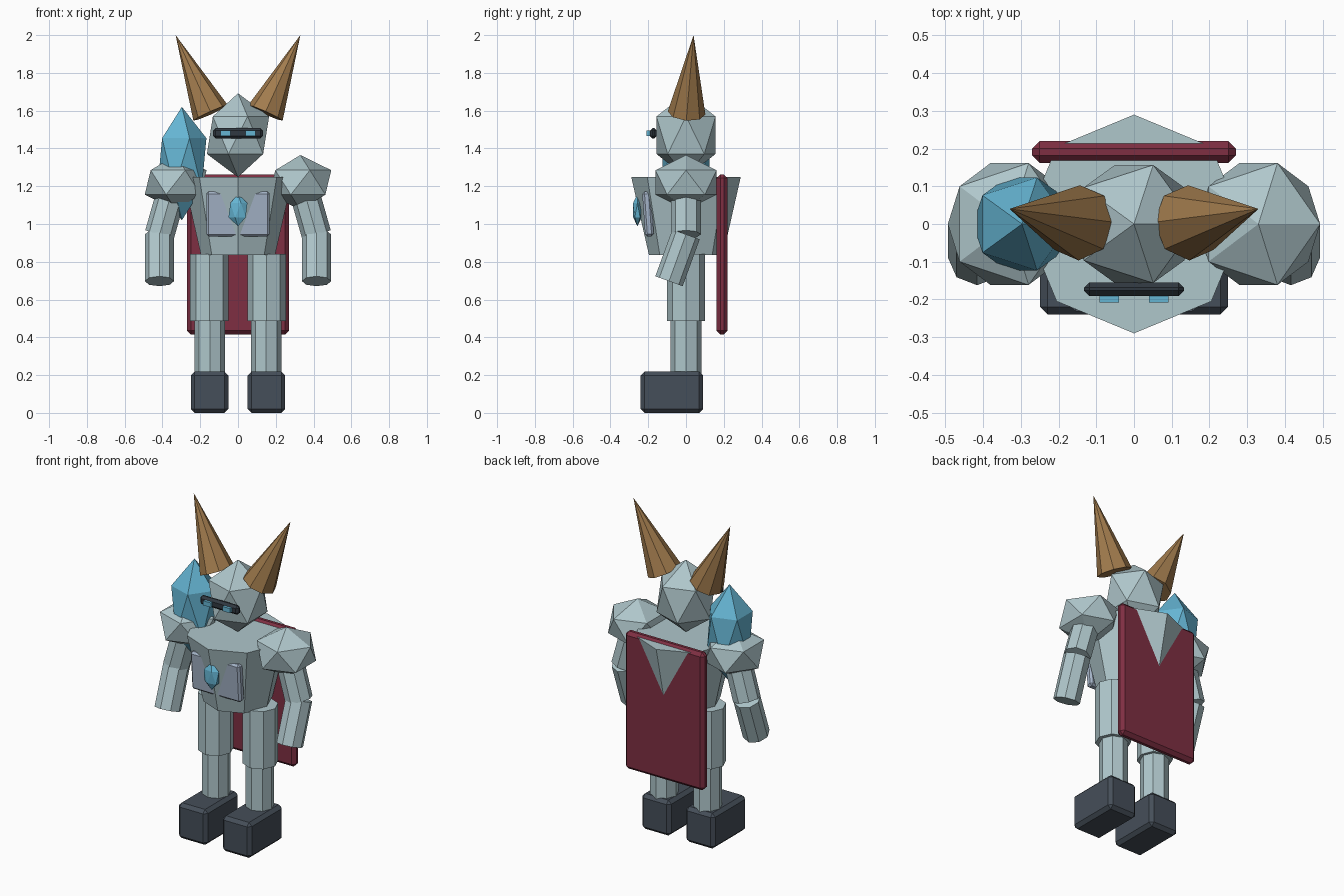
import bpy, bmesh, math
from mathutils import Vector, Matrix

if "Cube" in bpy.data.objects:
    bpy.data.objects.remove(bpy.data.objects["Cube"])


def material(name, r, g, b):
    m = bpy.data.materials.new(name)
    m.diffuse_color = (r, g, b, 1)
    m.use_nodes = True
    m.node_tree.nodes["Principled BSDF"].inputs["Base Color"].default_value = m.diffuse_color
    return m


STEEL = material("pale_steel", 0.43, 0.57, 0.60)
PLATE = material("blue_grey_plate", 0.37, 0.45, 0.57)
CRYSTAL = material("blue_crystal", 0.13, 0.46, 0.65)
HORN = material("tan_horn", 0.36, 0.20, 0.075)
CLOTH = material("dark_red_cloth", 0.21, 0.028, 0.055)
BOOT = material("dark_slate", 0.06, 0.077, 0.10)
VISOR = material("near_black", 0.03, 0.04, 0.052)


def finish(name, bm, mat):
    mesh = bpy.data.meshes.new(name)
    bm.to_mesh(mesh)
    bm.free()
    mesh.materials.append(mat)
    obj = bpy.data.objects.new(name, mesh)
    bpy.context.collection.objects.link(obj)
    return obj


def box(name, center, size, mat, bevel=0.0, tilt=0.0):
    bm = bmesh.new()
    bmesh.ops.create_cube(bm, size=1)
    bmesh.ops.scale(bm, vec=size, verts=bm.verts)
    obj = finish(name, bm, mat)
    obj.location = center
    obj.rotation_euler.x = tilt
    if bevel:
        mod = obj.modifiers.new("chamfer", 'BEVEL')
        mod.width = bevel
        mod.segments = 1
    return obj


def facet_ball(name, center, radii, mat):
    bm = bmesh.new()
    bmesh.ops.create_icosphere(bm, subdivisions=1, radius=1)
    bmesh.ops.scale(bm, vec=radii, verts=bm.verts)
    obj = finish(name, bm, mat)
    obj.location = center
    return obj


def limb(name, start, end, r_start, r_end, mat, sides=8):
    """Straight faceted tube or cone between two points."""
    a, b = Vector(start), Vector(end)
    axis = b - a
    rot = Matrix.Identity(4)
    if abs(axis.x) + abs(axis.y) > 1e-5:
        rot = Vector((0, 0, 1)).rotation_difference(axis).to_matrix().to_4x4()
    bm = bmesh.new()
    bmesh.ops.create_cone(bm, cap_ends=True, segments=sides, radius1=r_start,
                          radius2=r_end, depth=axis.length,
                          matrix=Matrix.Translation((a + b) / 2) @ rot)
    return finish(name, bm, mat)


# Body and head
limb("torso", (0, 0, 0.835), (0, 0, 1.25), 0.196, 0.29, STEEL)
facet_ball("head", (0, 0, 1.47), (0.184, 0.184, 0.222), STEEL)

# Chest plate with gem
box("chest_plate", (0, -0.201, 1.053), (0.335, 0.046, 0.238), PLATE, 0.012, 0.07)
facet_ball("chest_gem", (0, -0.257, 1.073), (0.056, 0.027, 0.085), CRYSTAL)

# Visor bar
box("visor", (0, -0.173, 1.48), (0.264, 0.036, 0.056), VISOR, 0.014)

# Cape hanging behind the torso
box("cape", (0, 0.191, 0.839), (0.54, 0.058, 0.848), CLOTH, 0.02)

# Crystal on one shoulder
facet_ball("shoulder_crystal", (-0.297, 0, 1.32), (0.145, 0.145, 0.3), CRYSTAL)

# Paired parts
for side, s in (("left", 1), ("right", -1)):
    limb(side + "_horn", (s * 0.145, 0.003, 1.588), (s * 0.33, 0.04, 2.0),
         0.1, 0.0, HORN)
    box(side + "_eye", (s * 0.066, -0.195, 1.48), (0.052, 0.026, 0.028), CRYSTAL)
    facet_ball(side + "_shoulder", (s * 0.33, 0, 1.22), (0.183, 0.19, 0.145), STEEL)
    limb(side + "_upper_arm", (s * 0.337, 0, 1.22), (s * 0.415, 0, 0.945),
         0.079, 0.079, STEEL)
    limb(side + "_forearm", (s * 0.416, 0, 0.945), (s * 0.416, -0.09, 0.697),
         0.077, 0.077, STEEL)
    limb(side + "_thigh", (s * 0.152, 0, 0.487), (s * 0.152, 0, 0.842),
         0.101, 0.101, STEEL)
    limb(side + "_shin", (s * 0.149, 0, 0.15), (s * 0.149, 0, 0.5),
         0.081, 0.081, STEEL)
    box(side + "_boot", (s * 0.15, -0.075, 0.109), (0.198, 0.33, 0.218), BOOT, 0.02)
